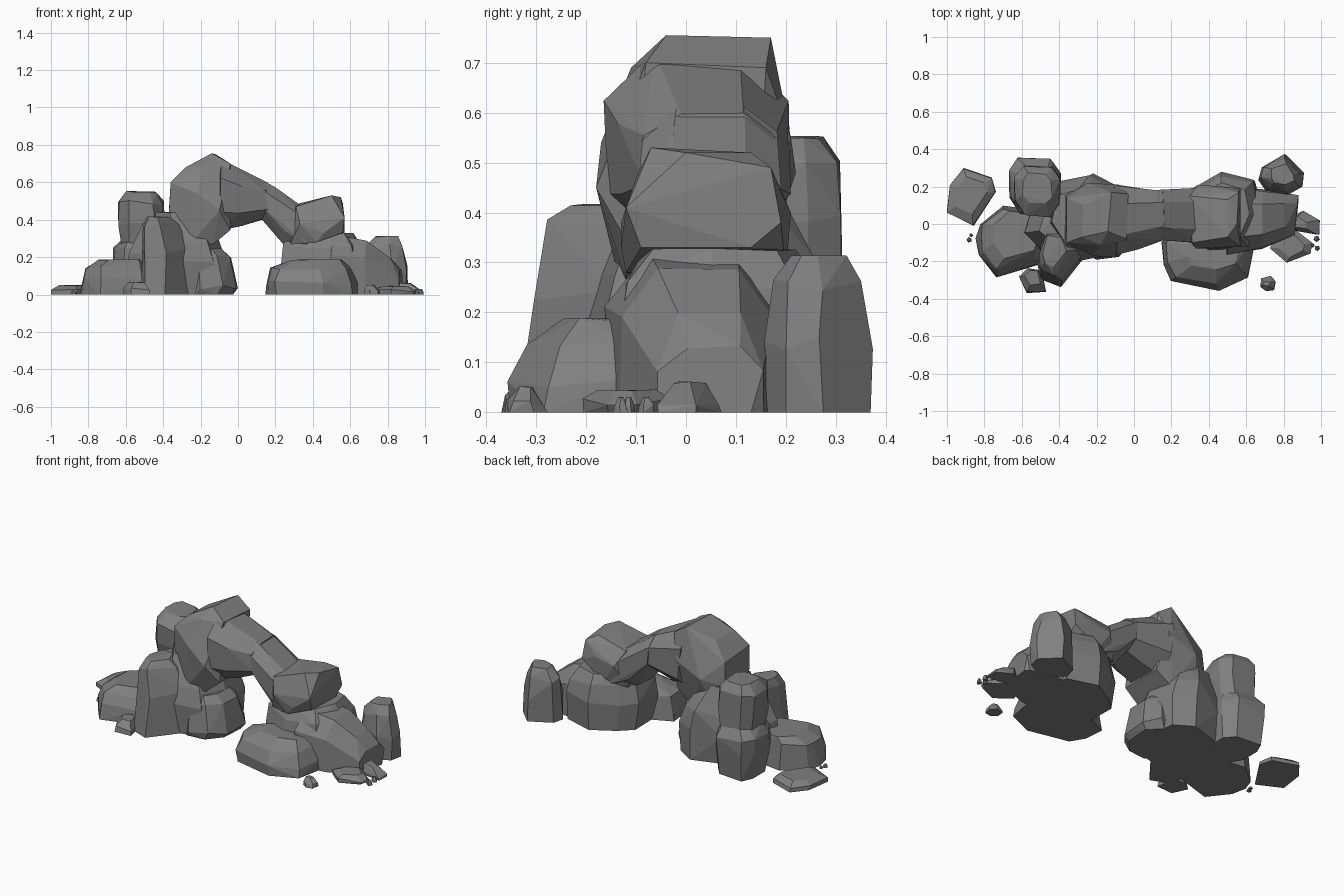
import bpy, bmesh, math, random

random.seed(4)
stone = bpy.data.materials.new("grey stone")
stone.diffuse_color = (0.215, 0.215, 0.215, 1)


def hull(name, pts):
    """Flat-faced convex boulder around a cloud of points."""
    bm = bmesh.new()
    for p in pts:
        bm.verts.new(p)
    res = bmesh.ops.convex_hull(bm, input=bm.verts[:])
    junk = {g for g in res["geom_interior"] + res["geom_unused"]
            if isinstance(g, bmesh.types.BMVert)}
    bmesh.ops.delete(bm, geom=list(junk), context='VERTS')
    bmesh.ops.dissolve_limit(bm, angle_limit=math.radians(6),
                             verts=bm.verts[:], edges=bm.edges[:])
    bmesh.ops.recalc_face_normals(bm, faces=bm.faces[:])
    me = bpy.data.meshes.new(name)
    bm.to_mesh(me)
    bm.free()
    me.materials.append(stone)
    ob = bpy.data.objects.new(name, me)
    bpy.context.collection.objects.link(ob)
    return ob


def rock(name, outline, levels, jit=0.008):
    """Plan outline stacked at levels (z, scale, shift x, shift y)."""
    cx = sum(p[0] for p in outline) / len(outline)
    cy = sum(p[1] for p in outline) / len(outline)
    pts = []
    for i, (z, s, dx, dy) in enumerate(levels):
        jz = jit * (0.5 if i == len(levels) - 1 else 2) if z else 0
        for x, y in outline:
            pts.append((cx + (x - cx) * s + dx + random.uniform(-jit, jit),
                        cy + (y - cy) * s + dy + random.uniform(-jit, jit),
                        max(0, z + random.uniform(-jz, jz))))
    return hull(name, pts)


def span(name, sections, c=0.25, jit=0.008):
    """Chamfered box sections (x, y0, y1, z0, z1) along the arch."""
    pts = []
    for x, y0, y1, z0, z1 in sections:
        w, h = (y1 - y0) * c, (z1 - z0) * c
        for y, z in ((y0 + w, z0), (y1 - w, z0), (y1, z0 + h), (y1, z1 - h),
                     (y1 - w, z1), (y0 + w, z1), (y0, z1 - h), (y0, z0 + h)):
            pts.append((x + random.uniform(-jit, jit) * 1.5,
                        y + random.uniform(-jit, jit), z + random.uniform(-jit, jit) * 0.4))
    return hull(name, pts)


def pebble(name, x, y, rx, ry, h, n=6):
    """Small chipped stone lying on the ground."""
    a0 = random.random()
    ring = [(x + rx * math.cos(a0 + i * math.tau / n),
             y + ry * math.sin(a0 + i * math.tau / n)) for i in range(n)]
    return rock(name, ring, [(0, 1, 0, 0), (h * 0.4, 0.88, 0, 0),
                             (h, 0.4, -rx * 0.15, 0)], jit=min(rx, ry) * 0.12)


# arch: peak and bridge sloping down to the right
hull("arch_peak", [
    (-0.27, -0.13, 0.25), (-0.13, -0.12, 0.27), (-0.14, 0.15, 0.27), (-0.30, 0.16, 0.30),
    (-0.37, -0.08, 0.42), (-0.36, -0.10, 0.60), (-0.37, 0.15, 0.44), (-0.36, 0.14, 0.58),
    (-0.22, -0.17, 0.54), (-0.10, -0.18, 0.45), (-0.04, -0.12, 0.345), (-0.04, 0.14, 0.345),
    (-0.08, 0.21, 0.55), (-0.25, 0.22, 0.48), (-0.28, -0.07, 0.68), (-0.27, 0.10, 0.68),
    (-0.14, -0.04, 0.755), (-0.12, 0.17, 0.75), (-0.18, -0.11, 0.69), (-0.04, -0.08, 0.70),
    (-0.03, 0.16, 0.69)])
span("arch_bridge", [(-0.10, -0.16, 0.205, 0.34, 0.72), (0.02, -0.135, 0.19, 0.37, 0.65),
                     (0.16, -0.08, 0.175, 0.41, 0.60)])
span("arch_shoulder", [(0.13, -0.08, 0.175, 0.41, 0.61), (0.20, -0.085, 0.175, 0.35, 0.57),
                       (0.25, -0.09, 0.18, 0.27, 0.53), (0.38, -0.11, 0.19, 0.22, 0.44)])
hull("right_top_boulder", [
    (0.28, -0.07, 0.27), (0.28, 0.16, 0.27), (0.31, -0.10, 0.47), (0.30, 0.15, 0.48),
    (0.42, -0.12, 0.28), (0.42, 0.2, 0.28), (0.34, 0.21, 0.40), (0.33, -0.13, 0.38),
    (0.46, -0.13, 0.33), (0.47, 0.2, 0.42), (0.50, -0.07, 0.53), (0.50, 0.13, 0.52),
    (0.55, 0.0, 0.52), (0.57, -0.12, 0.41), (0.56, 0.17, 0.49), (0.57, 0.19, 0.38),
    (0.57, 0.13, 0.33), (0.56, -0.09, 0.33)])

# right foot
rock("right_leg", [(0.23, -0.06), (0.24, 0.12), (0.31, 0.19), (0.47, 0.275), (0.65, 0.23),
                   (0.68, 0.05), (0.62, -0.13), (0.40, -0.15)],
     [(0, 0.93, 0.01, 0), (0.17, 1, 0, 0), (0.26, 0.92, 0, 0), (0.325, 0.7, 0, 0)])
span("right_slope", [(0.50, -0.16, 0.2, -0.1, 0.32), (0.68, -0.13, 0.18, -0.1, 0.285),
                     (0.80, -0.08, 0.17, -0.08, 0.2), (0.87, -0.05, 0.16, -0.06, 0.13)])
rock("right_front_slab", [(0.15, -0.10), (0.155, -0.22), (0.20, -0.30), (0.45, -0.355),
                          (0.61, -0.28), (0.64, -0.13), (0.55, -0.04), (0.3, -0.03)],
     [(0, 1, 0, 0), (0.06, 0.99, 0, 0), (0.13, 0.88, 0, 0.01), (0.185, 0.56, 0.03, 0.03)])
rock("right_back_boulder", [(0.66, 0.24), (0.70, 0.18), (0.82, 0.16), (0.905, 0.2),
                            (0.91, 0.27), (0.81, 0.37), (0.68, 0.31)],
     [(0, 0.96, 0, 0), (0.14, 1, 0, 0), (0.25, 0.82, 0, 0), (0.31, 0.5, 0.01, 0.01)])

# left foot
rock("left_core", [(-0.44, 0.0), (-0.40, 0.22), (-0.21, 0.275), (-0.10, 0.2),
                   (-0.06, 0.0), (-0.13, -0.16), (-0.32, -0.2)],
     [(0, 0.95, 0, 0), (0.18, 1, 0, 0), (0.29, 0.93, -0.025, 0), (0.44, 0.62, -0.07, 0)])
rock("left_inner_block", [(-0.27, -0.13), (-0.2, -0.19), (-0.08, -0.18), (-0.005, -0.09),
                          (0.0, 0.07), (-0.07, 0.15), (-0.25, 0.12)],
     [(0, 0.94, -0.02, 0), (0.04, 1, 0, 0), (0.20, 0.84, -0.02, 0), (0.245, 0.7, -0.05, 0)], 0.006)
rock("left_front_pillar", [(-0.52, -0.2), (-0.50, -0.3), (-0.39, -0.335), (-0.25, -0.16),
                           (-0.30, -0.03), (-0.47, -0.02)],
     [(0, 1, 0, 0), (0.24, 0.9, 0, 0.022), (0.37, 0.72, -0.02, 0.02),
      (0.415, 0.5, -0.03, 0.03)])
tower = [(-0.645, 0.14), (-0.59, 0.06), (-0.45, 0.05), (-0.385, 0.12),
         (-0.385, 0.27), (-0.44, 0.34), (-0.60, 0.345), (-0.645, 0.28)]
rock("left_back_lower_boulder", tower,
     [(0, 0.9, -0.01, 0), (0.15, 1.05, -0.015, 0), (0.24, 1.02, -0.015, 0), (0.30, 0.78, 0, 0)])
rock("left_back_upper_boulder", tower,
     [(0.25, 0.82, 0, -0.01), (0.38, 0.95, 0.005, -0.02), (0.49, 0.91, 0, -0.02),
      (0.55, 0.58, 0, -0.01)])
rock("left_middle_fill", [(-0.6, -0.05), (-0.55, 0.1), (-0.4, 0.12), (-0.36, -0.1), (-0.5, -0.15)],
     [(0, 1, 0, 0), (0.22, 0.95, 0.01, 0), (0.38, 0.6, 0.05, 0)])
rock("left_low_boulder", [(-0.84, -0.08), (-0.82, 0.0), (-0.70, 0.10), (-0.55, 0.07),
                          (-0.46, -0.05), (-0.50, -0.22), (-0.74, -0.28), (-0.83, -0.17)],
     [(0, 1, 0, 0), (0.08, 0.97, 0, 0), (0.15, 0.87, 0, 0.01), (0.185, 0.66, 0.03, 0.03)])

# scattered stones
rock("left_flat_stone", [(-1.0, 0.06), (-0.985, 0.21), (-0.91, 0.3), (-0.76, 0.25),
                         (-0.74, 0.17), (-0.86, -0.01)],
     [(0, 0.99, 0, 0), (0.025, 0.97, 0, 0), (0.05, 0.66, 0, 0)], 0.004)
rock("left_front_stone", [(-0.62, -0.28), (-0.57, -0.365), (-0.47, -0.36), (-0.49, -0.25), (-0.57, -0.24)],
     [(0, 1, 0, 0), (0.03, 0.95, 0, 0), (0.065, 0.6, 0, 0.015)], 0.005)
pebble("left_chip_a", -0.88, -0.085, 0.015, 0.015, 0.02, 5)
pebble("left_chip_b", -0.87, -0.06, 0.01, 0.012, 0.015, 5)
rock("right_flat_stone", [(0.73, -0.13), (0.82, -0.21), (0.94, -0.16), (0.95, -0.10), (0.86, -0.03), (0.76, -0.05)],
     [(0, 0.95, 0, 0), (0.02, 1, 0, 0), (0.045, 0.65, 0, 0)], 0.005)
rock("right_end_stone", [(0.83, 0.03), (0.87, -0.04), (0.99, -0.06), (0.995, 0.02), (0.90, 0.07)],
     [(0, 1, 0, 0), (0.02, 0.98, 0, 0), (0.06, 0.5, -0.03, 0)], 0.005)
pebble("right_front_stone", 0.715, -0.32, 0.047, 0.042, 0.05)
for i, (x, y, r) in enumerate([(0.975, -0.08, 0.018), (0.98, -0.13, 0.015), (0.955, -0.115, 0.012)]):
    pebble(f"right_chip_{i + 1}", x, y, r, r, 0.03, 5)

# trim everything that dips below the ground
for ob in bpy.data.objects:
    bm = bmesh.new()
    bm.from_mesh(ob.data)
    if min(v.co.z for v in bm.verts) < -0.001:
        bmesh.ops.bisect_plane(bm, geom=bm.verts[:] + bm.edges[:] + bm.faces[:],
                               plane_co=(0, 0, 0), plane_no=(0, 0, 1), clear_inner=True)
        bmesh.ops.holes_fill(bm, edges=[e for e in bm.edges if e.is_boundary])
        bm.to_mesh(ob.data)
    bm.free()
